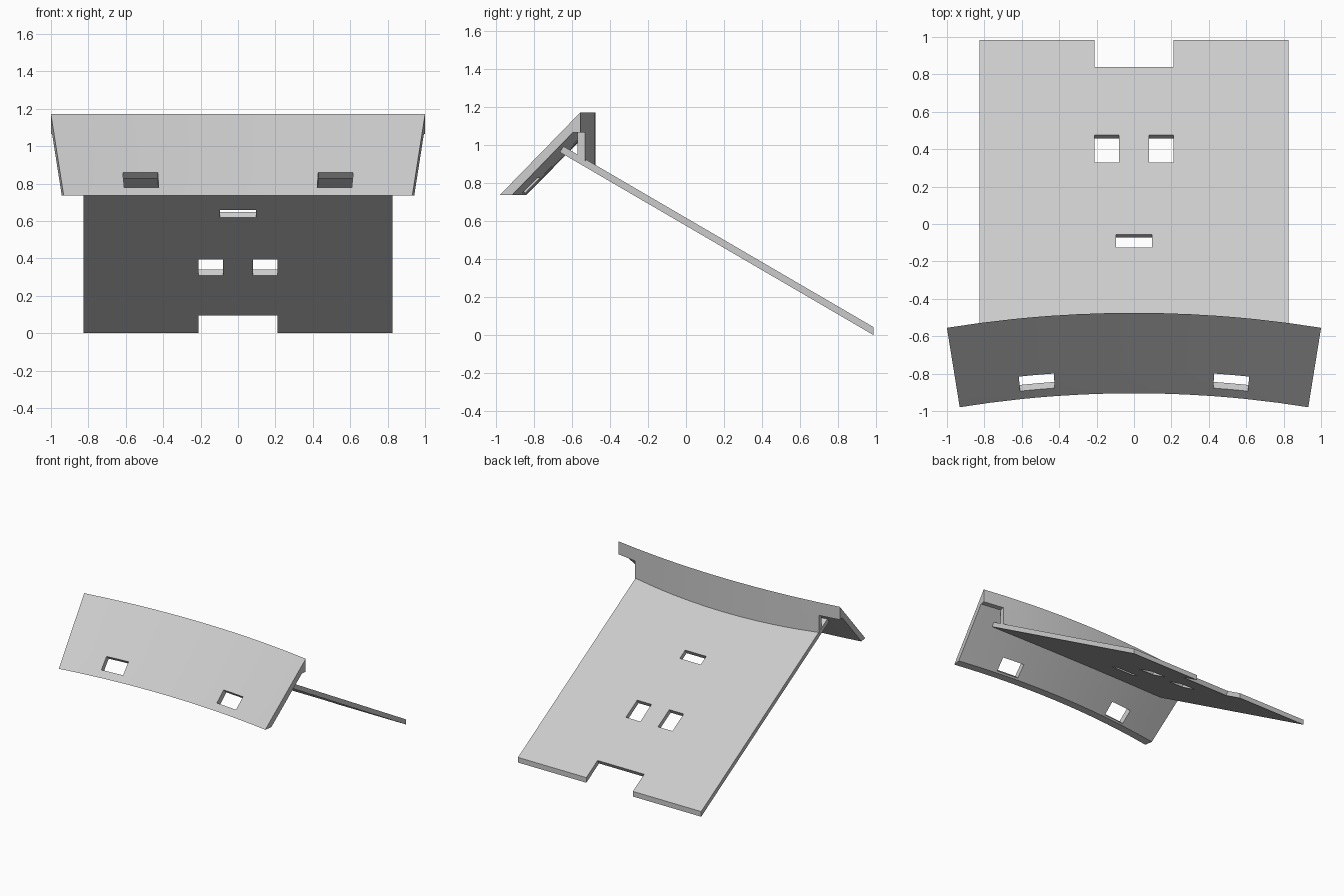
import bpy, bmesh, math
from collections import defaultdict

cube = bpy.data.objects.get("Cube")
if cube:
    bpy.data.objects.remove(cube, do_unlink=True)

# Single matte grey
grey = bpy.data.materials.new("light_grey")
grey.use_nodes = True
grey.diffuse_color = (0.6, 0.6, 0.6, 1)
grey.node_tree.nodes["Principled BSDF"].inputs["Base Color"].default_value = (0.6, 0.6, 0.6, 1)


def sweep(name, stations, cells, place, is_hole=lambda row, mid: False, smooth=False):
    """Sweep profile cells over the stations, leaving holes, and keep only the outer skin."""
    faces = defaultdict(list)
    for row, cell in enumerate(cells):
        for i in range(len(stations) - 1):
            if is_hole(row, (stations[i] + stations[i + 1]) / 2):
                continue
            near = [(i, p) for p in cell]
            far = [(i + 1, p) for p in cell]
            n = len(cell)
            quads = [(near[k], near[(k + 1) % n], far[(k + 1) % n], far[k]) for k in range(n)]
            for f in [near[::-1], far] + quads:
                faces[frozenset(f)].append(f)
    bm = bmesh.new()
    verts = {}
    for shared in faces.values():
        if len(shared) == 1:
            for key in shared[0]:
                if key not in verts:
                    verts[key] = bm.verts.new(place(stations[key[0]], key[1]))
            bm.faces.new([verts[key] for key in shared[0]])
    bmesh.ops.recalc_face_normals(bm, faces=bm.faces)
    mesh = bpy.data.meshes.new(name)
    bm.to_mesh(mesh)
    bm.free()
    mesh.materials.append(grey)
    obj = bpy.data.objects.new(name, mesh)
    bpy.context.collection.objects.link(obj)
    if smooth:
        bpy.ops.object.select_all(action='DESELECT')
        obj.select_set(True)
        bpy.context.view_layer.objects.active = obj
        bpy.ops.object.shade_smooth_by_angle(angle=math.radians(20))
    return obj


def mirrored(values):
    return [-v for v in reversed(values)] + values


# Sloping flat panel with slots and an end notch
SLOPE, END, DROP = 0.583, 0.985, 0.042
tilt = math.atan(SLOPE)
thick = DROP * math.cos(tilt)


def panel_z(y):
    return DROP + SLOPE * (END - y)


cuts = [-0.645, -0.125, -0.055, 0.33, 0.475, 0.84]
top = [(y, panel_z(y)) for y in cuts] + [(END, DROP)]
under = [(y - thick * math.sin(tilt), z - thick * math.cos(tilt)) for y, z in top[:-1]] + [(END, 0)]
panel_cells = [[top[i], top[i + 1], under[i + 1], under[i]] for i in range(len(cuts))]


def panel_hole(row, x):
    x = abs(x)
    return (row == 1 and x < 0.095) or (row == 3 and 0.08 < x < 0.21) or (row == 5 and x < 0.21)


sweep("sloping_panel", mirrored([0.08, 0.095, 0.21, 0.827]), panel_cells,
      lambda x, p: (x, p[0], p[1]), panel_hole)

# Curved slanted face plate with two slots, swept about a distant vertical axis
AXIS = 6.765


def around(angle, p):
    r = p[0] + AXIS
    return (r * math.sin(angle), r * math.cos(angle) - AXIS, p[1])


front = [(-0.905, 0.735), (-0.862, 0.779), (-0.784, 0.858), (-0.475, 1.171)]
back = [(-0.84, 0.735), (-0.829, 0.7465), (-0.751, 0.8255), (-0.515, 1.065)]
plate_cells = [[front[i], front[i + 1], back[i + 1], back[i]] for i in range(2)]
plate_cells.append([front[2], front[3], (-0.475, 1.065), back[3], back[2]])
angles = [0.024, 0.048, 0.0718, 0.0875, 0.1032, 0.1323, 0.1597]
sweep("curved_face_plate", mirrored([0.0] + angles)[:7] + [0.0] + angles, plate_cells, around,
      lambda row, a: row == 1 and 0.0718 < abs(a) < 0.1032, True)


# Upright curved rib joining the face plate to the panel
def rib_point(angle, p):
    x, y, z = around(angle, p)
    return (x, y, z if p[1] > 0 else panel_z(y) - 0.01)


rib_cell = [(-0.475, 1.065), (-0.515, 1.065), (-0.515, 0), (-0.475, 0)]
rib_angles = angles[:-1]
sweep("support_rib", mirrored(rib_angles)[:6] + [0.0] + rib_angles, [rib_cell], rib_point, smooth=True)
